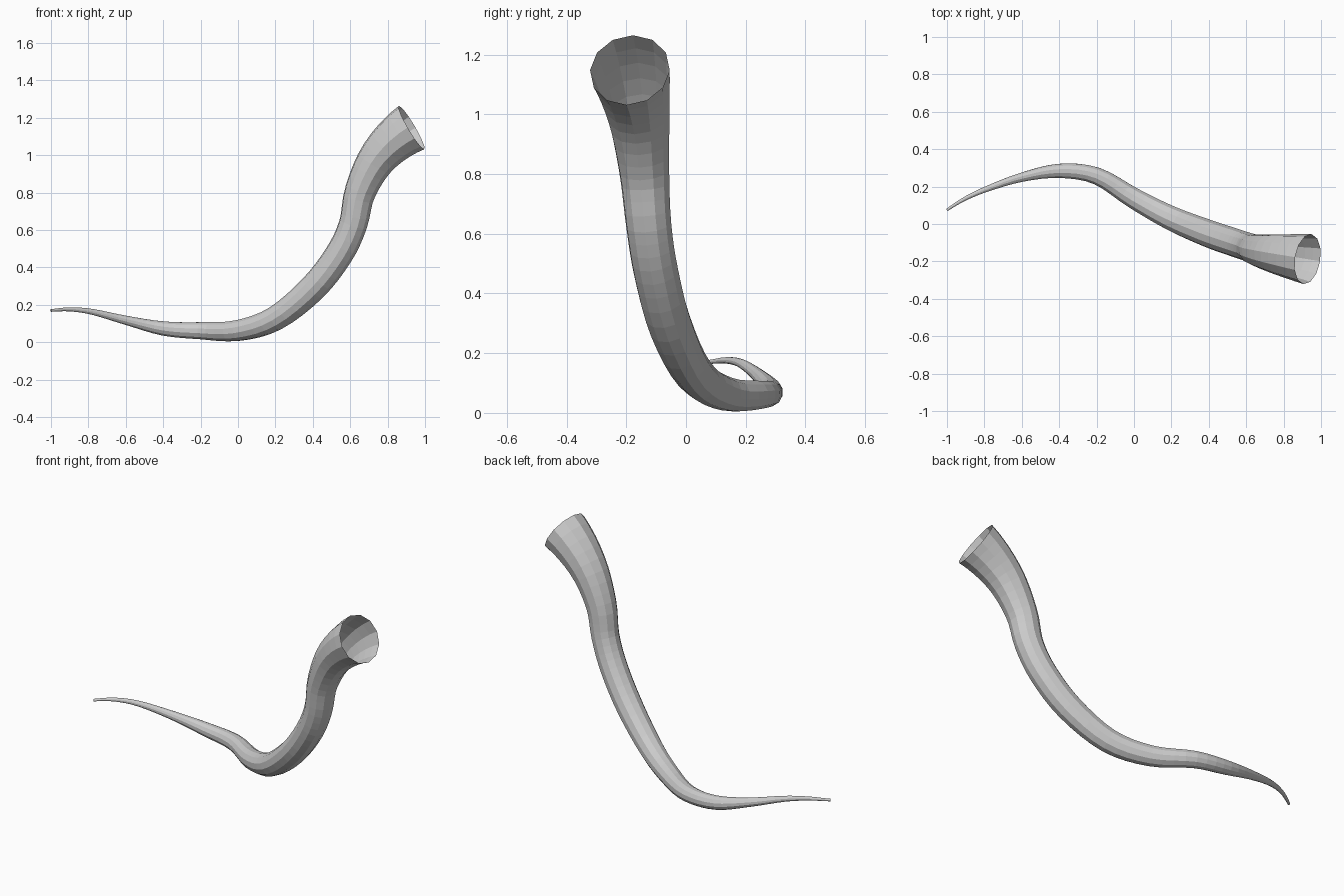
import bpy, bmesh, math
from mathutils import Vector

cube = bpy.data.objects.get("Cube")
if cube:
    bpy.data.objects.remove(cube, do_unlink=True)

SIDES = 12
STEPS = 4

# Horn centre line from tip to mouth: x, y, z, radius (first and last only steer the ends)
PATH = [Vector(p) for p in (
    (-1.10, 0.00, 0.16, 0.006),
    (-1.00, 0.075, 0.17, 0.007),
    (-0.90, 0.137, 0.176, 0.011),
    (-0.78, 0.19, 0.163, 0.016),
    (-0.60, 0.25, 0.118, 0.025),
    (-0.40, 0.284, 0.074, 0.039),
    (-0.20, 0.257, 0.062, 0.047),
    (0.00, 0.137, 0.063, 0.057),
    (0.20, 0.03, 0.128, 0.066),
    (0.40, -0.052, 0.29, 0.074),
    (0.54, -0.10, 0.47, 0.076),
    (0.615, -0.125, 0.63, 0.077),
    (0.655, -0.14, 0.81, 0.085),
    (0.758, -0.16, 1.00, 0.106),
    (0.928, -0.188, 1.148, 0.135),
    (1.13, -0.22, 1.22, 0.16),
)]


def spline(a, b, c, d, t):
    """Point and direction on a smooth curve between b and c."""
    k1, k2, k3 = c - a, 2 * a - 5 * b + 4 * c - d, 3 * b - a - 3 * c + d
    point = b + (k1 * t + k2 * t * t + k3 * t ** 3) / 2
    slope = k1 + 2 * k2 * t + 3 * k3 * t * t
    return point, slope.to_3d().normalized()


samples = []
for i in range(1, len(PATH) - 2):
    samples += [spline(*PATH[i - 1:i + 3], s / STEPS) for s in range(STEPS)]
samples.append(spline(*PATH[-4:], 1))

# Sweep rings from the mouth back to the tip, carrying the up direction along
bm = bmesh.new()
up = Vector((0, 0, 1))
previous = None
for point, along in reversed(samples):
    up = (up - along * up.dot(along)).normalized()
    side = up.cross(along)
    ring = []
    for k in range(SIDES):
        a = math.tau * k / SIDES
        ring.append(bm.verts.new(point.to_3d() + point[3] * (up * math.cos(a) + side * math.sin(a))))
    if previous:
        for k in range(SIDES):
            n = (k + 1) % SIDES
            bm.faces.new((previous[k], previous[n], ring[n], ring[k]))
    previous = ring
# Close the tip; the mouth stays open
bm.faces.new(previous)
bmesh.ops.recalc_face_normals(bm, faces=bm.faces)

mesh = bpy.data.meshes.new("horn")
bm.to_mesh(mesh)
bm.free()
horn = bpy.data.objects.new("horn", mesh)
bpy.context.collection.objects.link(horn)

# Plain grey finish
grey = bpy.data.materials.new("light grey")
grey.use_nodes = True
colour = (0.6, 0.6, 0.6, 1)
grey.diffuse_color = colour
grey.node_tree.nodes["Principled BSDF"].inputs["Base Color"].default_value = colour
mesh.materials.append(grey)
